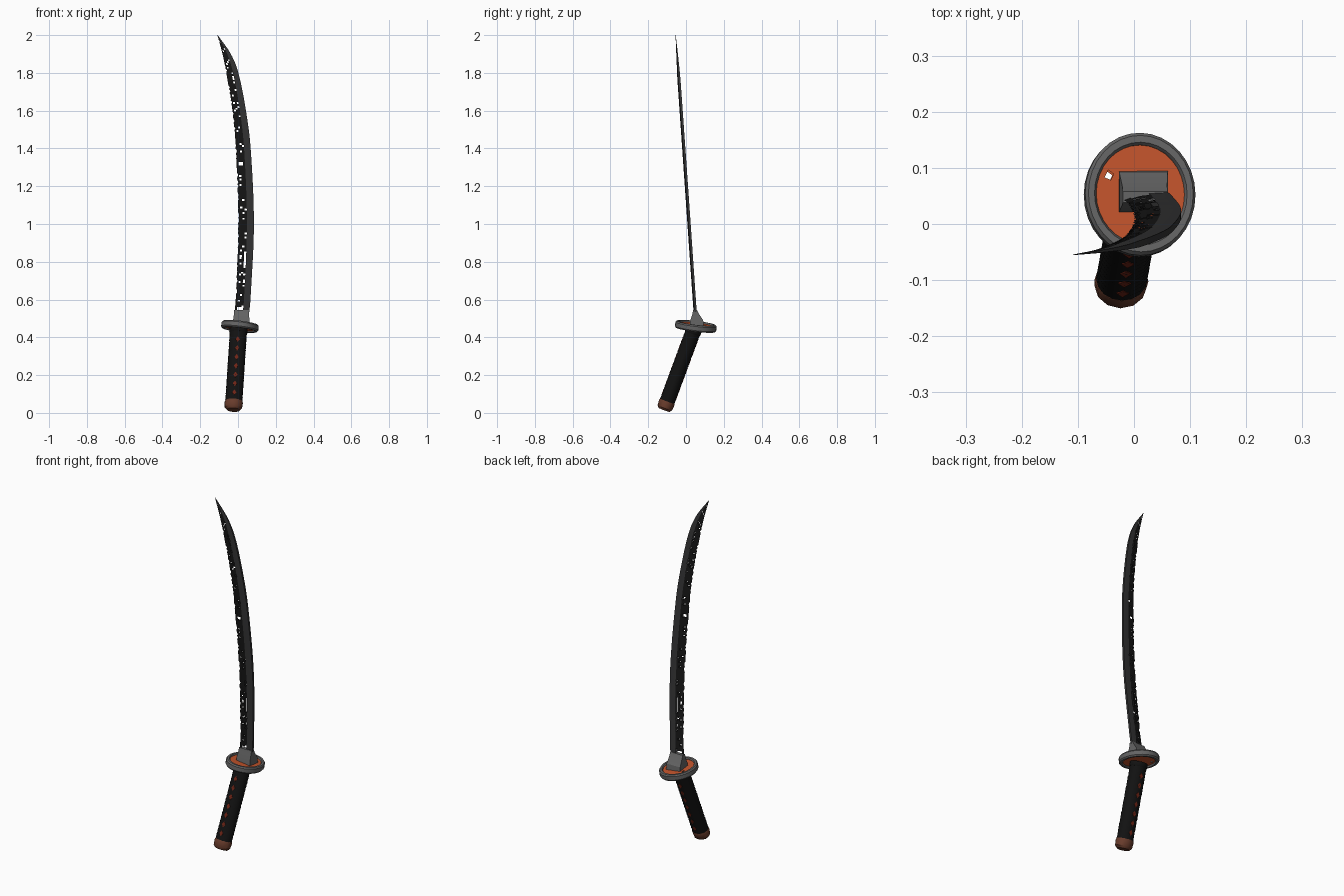
import bpy, bmesh, math, random
from mathutils import Vector

if "Cube" in bpy.data.objects:
    bpy.data.objects.remove(bpy.data.objects["Cube"])

random.seed(4)


def material(name, r, g, b):
    m = bpy.data.materials.new(name)
    m.diffuse_color = (r, g, b, 1)
    m.use_nodes = True
    m.node_tree.nodes["Principled BSDF"].inputs["Base Color"].default_value = m.diffuse_color
    return m


STEEL = material("dark_steel", 0.035, 0.035, 0.036)
EDGE = material("black_edge", 0.008, 0.008, 0.008)
GREY = material("worn_grey", 0.13, 0.13, 0.13)
ORANGE = material("orange", 0.55, 0.09, 0.025)
BLACK = material("black_wrap", 0.006, 0.006, 0.006)
RED = material("dark_red", 0.16, 0.018, 0.008)
BROWN = material("brown", 0.14, 0.045, 0.025)


def finish(name, bm, mats, angle=35):
    bmesh.ops.recalc_face_normals(bm, faces=bm.faces[:])
    me = bpy.data.meshes.new(name)
    bm.to_mesh(me)
    bm.free()
    ob = bpy.data.objects.new(name, me)
    bpy.context.collection.objects.link(ob)
    for m in mats:
        me.materials.append(m)
    bpy.ops.object.select_all(action='DESELECT')
    bpy.context.view_layer.objects.active = ob
    ob.select_set(True)
    bpy.ops.object.shade_smooth_by_angle(angle=math.radians(angle))
    return ob


def loft(rings, u, v, n, phase=0.0, caps=True, closed=False):
    """Skin elliptical rings given as (centre, radius_u, radius_v)."""
    bm = bmesh.new()
    rows = []
    for c, ru, rv in rings:
        rows.append([bm.verts.new(c + u * ru * math.cos(phase + math.tau * i / n)
                                  + v * rv * math.sin(phase + math.tau * i / n)) for i in range(n)])
    pairs = list(zip(rows, rows[1:])) + ([(rows[-1], rows[0])] if closed else [])
    for a, b in pairs:
        for i in range(n):
            j = (i + 1) % n
            bm.faces.new((a[i], a[j], b[j], b[i]))
    if caps:
        bm.faces.new(rows[0])
        bm.faces.new(rows[-1])
    return bm


def frame(d):
    d = d.normalized()
    v = d.cross(Vector((1, 0, 0))).normalized()
    return d, v.cross(d), v


def curve(points, z):
    """Smooth interpolation through (z, value) points."""
    k = max(0, min(len(points) - 2, sum(p[0] <= z for p in points) - 1))

    def slope(i):
        a, b = points[max(i - 1, 0)], points[min(i + 1, len(points) - 1)]
        return (b[1] - a[1]) / (b[0] - a[0])
    (z0, a), (z1, b) = points[k], points[k + 1]
    h = z1 - z0
    t = (z - z0) / h
    return ((2*t**3 - 3*t**2 + 1) * a + (t**3 - 2*t**2 + t) * h * slope(k)
            + (3*t**2 - 2*t**3) * b + (t**3 - t**2) * h * slope(k + 1))


# Blade: curved, spine on +x, ragged and pitted cutting edge on -x
LEFT = [(0.52, -0.02), (0.6, -0.012), (1.0, 0.0), (1.4, -0.012),
        (1.6, -0.031), (1.8, -0.062), (1.9, -0.082), (2.0, -0.109)]
RIGHT = [(0.52, 0.058), (0.6, 0.066), (1.0, 0.084), (1.4, 0.067),
         (1.6, 0.042), (1.8, 0.002), (1.9, -0.038), (2.0, -0.107)]
COLS = [(0, 0), (0.14, 0.003), (0.28, 0.005), (0.42, 0.0065), (0.56, 0.0075), (1, 0.006)]
ROWS = 150
bm = bmesh.new()
grid = {}
for r in range(ROWS + 1):
    z = 0.52 + 1.48 * r / ROWS
    lx, rx = curve(LEFT, z), curve(RIGHT, z)
    yc = 0.048 - 0.0695 * (z - 0.52)
    taper = min(1, (2.0 - z) / 0.25 + 0.08)
    nick = random.choice((0, 0, 0.002, 0.006)) if 0.6 < z < 1.85 else 0
    for c, (f, t) in enumerate(COLS):
        x = lx + (rx - lx) * f + (nick if c == 0 else 0)
        for s in (-1, 1):
            y = yc + (f - 0.5) * (rx - lx) * 0.1 + s * t * taper
            grid[r, c, s] = bm.verts.new((x, y, z))
for r in range(ROWS):
    z = 0.52 + 1.48 * (r + 0.5) / ROWS
    for c in range(5):
        pit = 1 <= c <= 3 and random.random() < 0.13
        slit = c == 3 and 0.77 < z < 0.86
        gap = 1 <= c <= 3 and 0.535 < z < 0.56
        if pit or slit or gap:
            continue
        for s in (-1, 1):
            f = bm.faces.new([grid[r + a, c + b, s] for a, b in ((0, 0), (0, 1), (1, 1), (1, 0))])
            f.material_index = 0 if c == 4 else 1
    bm.faces.new([grid[r + a, 5, s] for a, s in ((0, -1), (0, 1), (1, 1), (1, -1))])
bmesh.ops.remove_doubles(bm, verts=bm.verts[:], dist=0.0001)
finish("blade", bm, [STEEL, EDGE], 30)

# Blade collar: square block tapering to the blade
X, Y = Vector((1, 0, 0)), Vector((0, 1, 0))
R2 = math.sqrt(2)
collar = [((0.017, 0.057, 0.455), 0.044, 0.038), ((0.017, 0.057, 0.49), 0.043, 0.034),
          ((0.019, 0.051, 0.525), 0.040, 0.017), ((0.020, 0.048, 0.545), 0.040, 0.010)]
finish("blade_collar", loft([(Vector(c), a * R2, b * R2) for c, a, b in collar], X, Y, 4, math.pi / 4),
       [GREY], 25)

# Guard: thick grey rim around a recessed orange plate
GC = Vector((0.01, 0.052, 0.458))
gd, gu, gv = frame(Vector((0.12, 0.12, 1)))
GU, GV, GN = 0.099, 0.110, 32
rim = [(0.80, 0.012), (0.84, 0.018), (0.95, 0.018), (1.0, 0.011),
       (1.0, -0.011), (0.95, -0.018), (0.84, -0.018), (0.80, -0.012)]
finish("guard_rim", loft([(GC + gd * h, GU * k, GV * k) for k, h in rim], gu, gv, GN,
                         caps=False, closed=True), [GREY])
plate = [(k, s * 0.010) for s, ks in ((-1, (0.2, 0.58, 0.7, 0.83)), (1, (0.83, 0.7, 0.58, 0.2))) for k in ks]
bm = loft([(GC + gd * h, GU * k, GV * k) for k, h in plate], gu, gv, GN)
hole = [f for f in bm.faces
        if (f.calc_center_median().xy - Vector((-0.044, 0.087))).length < 0.009]
bmesh.ops.delete(bm, geom=hole, context='FACES')
finish("guard_plate", bm, [ORANGE])

# Handle: ridged black wrap on a leaning axis
A, B = Vector((-0.025, -0.116, 0.016)), Vector((0.003, 0.043, 0.445))
hd, hu, hv = frame(B - A)
L = (B - A).length
HU, HV = 0.046, 0.041
wraps = 22
rings = []
for i in range(wraps * 2 + 1):
    h = 0.045 + (L - 0.045) * i / (wraps * 2)
    k = 1.0 if i % 2 else 0.965
    rings.append((A + hd * h, HU * k, HV * k))
finish("handle_wrap", loft(rings, hu, hv, 16), [BLACK])

# Red diamonds showing through the wrap on both flat sides
bm = bmesh.new()
for side in (-1, 1):
    for i in range(7):
        c = A + hd * (0.085 + 0.05 * i) + hv * side * (HV + 0.0005)
        w = [bm.verts.new(c + p) for p in (hu * 0.011 - hv * side * 0.001, hd * 0.016,
                                           -hu * 0.011 - hv * side * 0.001, -hd * 0.016)]
        lo = [bm.verts.new(p.co - hv * side * 0.006) for p in w]
        bm.faces.new(w)
        for j in range(4):
            bm.faces.new((w[j], w[j - 1], lo[j - 1], lo[j]))
finish("handle_diamonds", bm, [RED])

# Pommel cap and the collar ring under the guard
cap = [(0.0, 0.76), (0.012, 1.0), (0.042, 1.05), (0.05, 1.0)]
finish("pommel_cap", loft([(A + hd * h, HU * k, HV * k) for h, k in cap], hu, hv, 12), [BROWN])
ring = [(L - 0.025, 1.0), (L - 0.021, 1.05), (L - 0.004, 1.05), (L, 1.0)]
finish("handle_ring", loft([(A + hd * h, HU * k, HV * k) for h, k in ring], hu, hv, 16), [BLACK])
